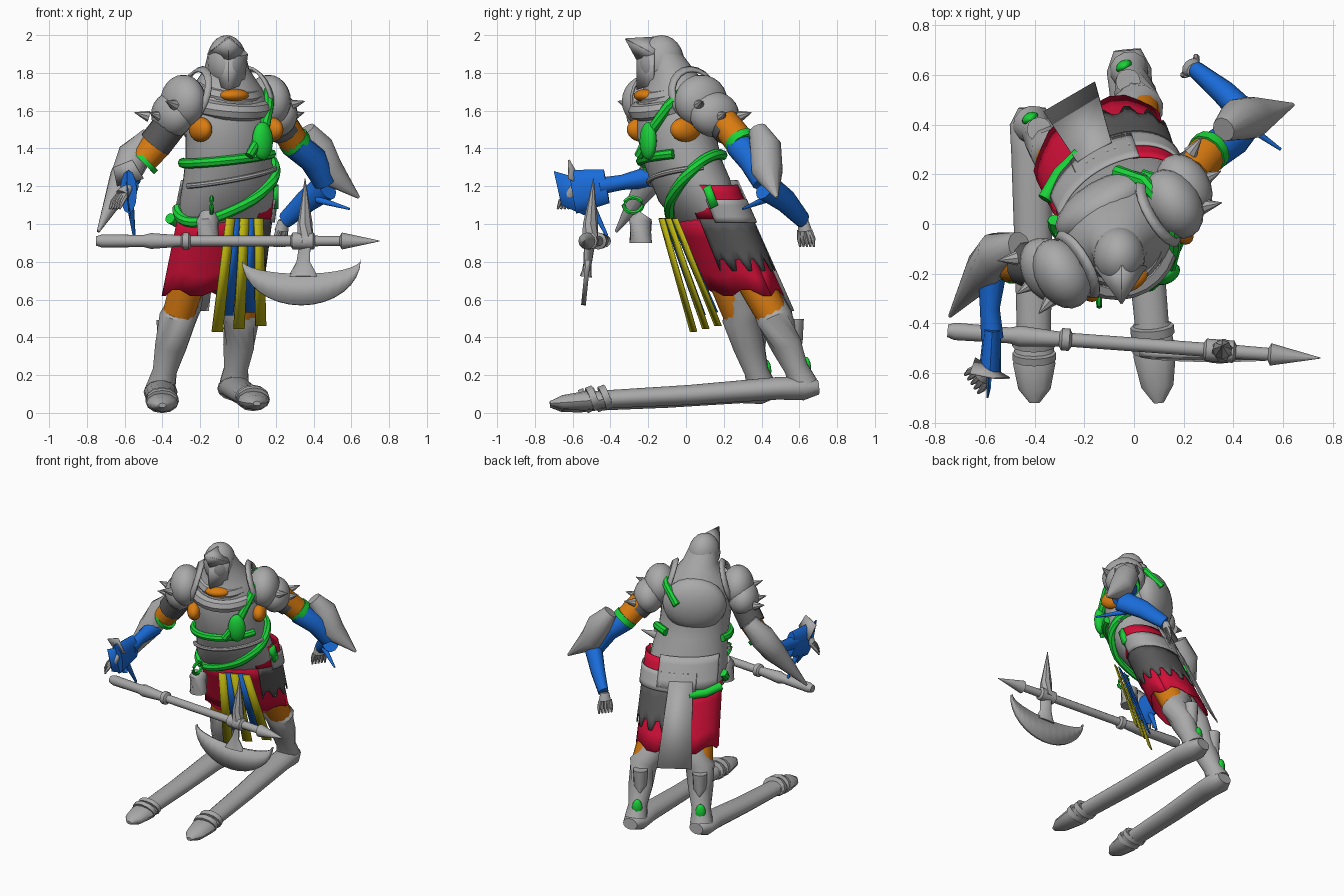
import bpy, bmesh
from math import sin, cos, radians, pi
from mathutils import Vector

old = bpy.data.objects.get("Cube")
if old:
    bpy.data.objects.remove(old, do_unlink=True)


def material(name, *rgb):
    mat = bpy.data.materials.new(name)
    mat.use_nodes = True
    mat.diffuse_color = (*rgb, 1)
    shader = next(n for n in mat.node_tree.nodes if n.type == 'BSDF_PRINCIPLED')
    shader.inputs["Base Color"].default_value = (*rgb, 1)
    return mat


grey = material("light grey", .4, .4, .4)
dark = material("dark grey", .1, .1, .1)
red = material("red", .65, .005, .04)
green = material("green", .01, .65, .04)
orange = material("orange", .7, .2, .005)
blue = material("blue", .01, .15, .7)
yellow = material("yellow", .52, .47, .005)

# Body is twisted: its own left and front directions
LEFT, FRONT, UP = Vector((.86, .5, 0)), Vector((.5, -.86, 0)), Vector((0, 0, 1))


def finish(name, bm, mat, thick=0, angle=40):
    bmesh.ops.recalc_face_normals(bm, faces=bm.faces)
    mesh = bpy.data.meshes.new(name)
    bm.to_mesh(mesh)
    bm.free()
    mesh.materials.append(mat)
    ob = bpy.data.objects.new(name, mesh)
    bpy.context.collection.objects.link(ob)
    bpy.ops.object.select_all(action='DESELECT')
    ob.select_set(True)
    bpy.context.view_layer.objects.active = ob
    bpy.ops.object.shade_smooth_by_angle(angle=radians(angle))
    if thick:
        solid = ob.modifiers.new("thickness", 'SOLIDIFY')
        solid.thickness, solid.offset = thick, 0


def loft(name, rings, mat, ring_closed=True, path_closed=False, thick=0):
    """Skin a list of equal point rings."""
    bm = bmesh.new()
    rows = [[bm.verts.new(p) for p in ring] for ring in rings]
    count = len(rows[0])
    pairs = list(zip(rows, rows[1:])) + ([(rows[-1], rows[0])] if path_closed else [])
    for low, high in pairs:
        for i in range(count if ring_closed else count - 1):
            j = (i + 1) % count
            bm.faces.new((low[i], low[j], high[j], high[i]))
    if ring_closed and not path_closed and not thick:
        bm.faces.new(rows[0])
        bm.faces.new(rows[-1])
    finish(name, bm, mat, thick)


def ellipse(center, u, v, sides):
    steps = [2 * pi * i / sides for i in range(sides)]
    return [center + u * cos(a) + v * sin(a) for a in steps]


def limb(name, mat, *points, squash=1, sides=12, closed=False):
    """Tube through points of x, y, z, radius."""
    pos = [Vector(p[:3]) for p in points]
    rings, last = [], len(pos) - 1
    for i, p in enumerate(points):
        after = pos[(i + 1) % len(pos)] if closed else pos[min(i + 1, last)]
        along = (after - pos[i - 1 if closed else max(i - 1, 0)]).normalized()
        side = along.cross(UP)
        side = side.normalized() if side.length > .05 else LEFT
        rings.append(ellipse(pos[i], side * p[3], side.cross(along) * p[3] * squash, sides))
    loft(name, rings, mat, path_closed=closed)


def ball(name, mat, center, size, twist=True):
    """Ellipsoid whose axes follow the twisted body."""
    bm = bmesh.new()
    bmesh.ops.create_uvsphere(bm, u_segments=20, v_segments=12, radius=1)
    a, b = (LEFT, FRONT) if twist else (Vector((1, 0, 0)), Vector((0, -1, 0)))
    for v in bm.verts:
        v.co = Vector(center) + a * v.co.x * size[0] + b * v.co.y * size[1] + UP * v.co.z * size[2]
    finish(name, bm, mat)


def plate(name, mat, *corners, thick=.008):
    bm = bmesh.new()
    bm.faces.new([bm.verts.new(c) for c in corners])
    finish(name, bm, mat, thick)


# Torso and hood: x, y, z, half width, half depth
TORSO = [(-.08, .12, 1.0, .25, .13), (-.06, .06, 1.12, .27, .18), (-.05, .02, 1.24, .255, .2),
         (-.05, -.02, 1.34, .24, .2), (-.05, -.05, 1.47, .24, .2), (-.06, -.05, 1.62, .25, .2),
         (-.06, -.05, 1.72, .19, .17), (-.06, -.08, 1.82, .12, .12), (-.06, -.12, 1.9, .1, .1)]
loft("torso", [ellipse(Vector(r[:3]), LEFT * r[3], FRONT * r[4], 24) for r in TORSO], grey)


def torso_point(angle, z, off):
    for a, b in zip(TORSO, TORSO[1:]):
        if z <= b[2]:
            break
    t = (z - a[2]) / (b[2] - a[2])
    x, y, z, w, d = [p + (q - p) * t for p, q in zip(a, b)]
    return Vector((x, y, z)) + LEFT * (w + off) * cos(angle) + FRONT * (d + off) * sin(angle)


def belt(name, mat, start, end, level, rise, peak, radius):
    points = []
    for i in range(25):
        angle = radians(start + (end - start) * i / 24)
        z = level + rise * cos(angle - radians(peak))
        points.append((*torso_point(angle, z, .012), radius))
    limb(name, mat, *points, sides=8)


belt("chest_belt", green, 45, 215, 1.35, .03, 0, .026)
belt("hip_belt", green, -45, 205, 1.19, .18, -30, .029)
belt("breastplate_edge", grey, 10, 170, 1.25, .05, 0, .014)
limb("shoulder_strap", green, (-.07, .21, 1.6, .028), (.04, .17, 1.7, .028), (.12, .07, 1.74, .028),
     (.16, -.02, 1.7, .028), (.16, -.1, 1.62, .028), (.14, -.18, 1.5, .028), (.06, -.25, 1.36, .025), sides=8)
ball("chest_pouch", green, (.13, -.2, 1.44), (.06, .04, .1))
plate("hip_tag", green, (.2, .09, 1.19), (.2, .13, 1.21), (.2, .17, 1.1), (.2, .13, 1.08), thick=.03)
limb("back_buckle", green, (-.36, .1, 1.03, .028), (-.3, .2, 1.0, .03), (-.22, .28, .99, .028))
limb("hip_flask", grey, (-.16, -.24, .9, .06), (-.16, -.24, 1.02, .06), (-.16, -.22, 1.05, .045))
limb("flask_ring", green, *[(-.14, -.28 + .05 * cos(a), 1.1 + .04 * sin(a), .012)
                           for a in [pi * i / 6 for i in range(12)]], sides=6, closed=True)

# Cowl, hood drape and throat
for i, (wide, drop) in enumerate(((.15, 0), (.2, .07))):
    ring = []
    for k in range(24):
        a = 2 * pi * k / 24
        p = Vector((-.06, -.07, 1.71 - drop)) + LEFT * wide * cos(a) + FRONT * (wide - .01) * sin(a)
        ring.append((p.x, p.y, p.z - .05 * abs(sin(a)), .045))
    limb("cowl_fold_%d" % i, grey, *ring, sides=8, closed=True)
ball("hood_drape", grey, (-.12, .07, 1.57), (.22, .11, .19))
ball("throat_cloth", orange, (-.02, -.21, 1.68), (.085, .06, .035))

# Helmet with pointed visor
ball("helmet", grey, (-.06, -.13, 1.86), (.105, .12, .14), twist=False)
peak, back, nose, chin = (-.05, -.32, 1.98), (-.05, -.15, 1.99), (-.05, -.26, 1.87), (-.05, -.26, 1.71)
brows, jaws = [(x, -.17, 1.9) for x in (-.16, .05)], [(x, -.17, 1.74) for x in (-.13, .03)]
for side, brow, jaw in zip(("right", "left"), brows, jaws):
    plate(side + "_visor_top", grey, peak, brow, back)
    plate(side + "_visor_brow", grey, peak, nose, brow)
    plate(side + "_visor_cheek", grey, nose, chin, jaw, brow)

# Pauldrons lie along each upper arm, with rims and spikes
for side, sign, c, arm, under in (("left", 1, (.16, .08, 1.65), (.06, .1, -.1), 22),
                                  ("right", -1, (-.29, -.2, 1.65), (-.08, .02, -.1), 155)):
    c, arm, out = Vector(c), Vector(arm), LEFT * sign
    ball(side + "_pauldron", grey, c, (.11, .15, .14))
    ball(side + "_pauldron_lower", grey, c + arm * .7, (.105, .14, .12))
    ball(side + "_armpit_cloth", orange, torso_point(radians(under), 1.5, 0), (.05, .09, .065))
    rim = c - out * .05 + UP * .03
    loft(side + "_pauldron_rim", [ellipse(rim + out * s, FRONT * r, (UP - out * .3) * r, 20)
                                  for s, r in ((0, .13), (-.03, .15))], grey, thick=.015)
    for n, (f, k) in enumerate(((.08, .2), (.02, .8), (-.1, .8))):
        root = c + FRONT * f + arm * k + out * .08
        tip = root + out * .07 + FRONT * f * .3 + UP * .02
        limb("%s_spike_%d" % (side, n), grey, (*root, .03), (*tip, .002), sides=8)

# Right arm
limb("right_upper_arm", dark, (-.34, -.18, 1.55, .09), (-.44, -.16, 1.42, .09))
limb("right_arm_cloth", orange, (-.43, -.16, 1.42, .08), (-.5, -.16, 1.34, .075))
limb("right_arm_strap", green, (-.48, -.16, 1.34, .08), (-.5, -.16, 1.32, .08))
limb("right_elbow_guard", grey, (-.46, -.09, 1.46, .06), (-.55, -.12, 1.36, .09),
     (-.6, -.18, 1.25, .08), (-.74, -.37, .96, .008))
limb("right_forearm", blue, (-.57, -.18, 1.25, .06), (-.58, -.34, 1.22, .04), (-.57, -.46, 1.2, .045))
limb("right_cuff", blue, (-.57, -.42, 1.2, .035), (-.58, -.6, 1.17, .045), squash=2.6)
plate("right_cuff_flap", blue, (-.59, -.42, 1.2), (-.59, -.7, 1.28), (-.58, -.66, 1.1), (-.57, -.5, 1.03))
limb("right_cuff_tail", blue, (-.57, -.5, 1.1, .02), (-.55, -.42, .94, .008))
plate("right_hand_guard", grey, (-.64, -.54, 1.2), (-.5, -.62, 1.24), (-.56, -.62, 1.34), (-.66, -.6, 1.3))

# Left arm
limb("left_upper_arm", dark, (.2, .17, 1.56, .085), (.25, .23, 1.49, .085))
limb("left_arm_cloth", orange, (.23, .2, 1.54, .08), (.3, .29, 1.43, .08))
limb("left_arm_strap", green, (.29, .28, 1.45, .085), (.31, .3, 1.42, .085))
limb("left_sleeve", blue, (.3, .28, 1.42, .075), (.4, .35, 1.34, .075), (.46, .41, 1.22, .06))
limb("left_elbow_guard", grey, (.36, .38, 1.5, .05), (.42, .42, 1.41, .085),
     (.48, .43, 1.28, .085), (.64, .48, 1.14, .008))
limb("left_forearm", blue, (.47, .42, 1.2, .06), (.36, .53, 1.12, .05), (.25, .62, 1.02, .035), squash=1.3)
limb("left_cuff_tail", blue, (.42, .42, 1.13, .02), (.59, .3, 1.08, .006))


def hand(side, wrist, reach, spread):
    wrist, reach, spread = Vector(wrist), Vector(reach), Vector(spread)
    palm = wrist + reach * .45
    limb(side + "_palm", grey, (*wrist, .03), (*palm, .042), squash=.8)
    for n in range(-2, 3):
        root = palm + spread * n * .02
        bend = root + reach * .35 + spread * n * .006
        limb("%s_finger_%d" % (side, n + 3), grey, (*root, .014), (*bend, .013),
             (*(bend + reach * .25 - UP * .015), .006), sides=6)


hand("right", (-.58, -.58, 1.2), (-.07, -.06, -.1), (.5, -.7, 0))
hand("left", (.24, .62, 1.02), (-.02, .02, -.12), (.5, .7, 0))

# Skirt layers
HIP_TOP, HIP_LOW = Vector((-.06, .1, 1.13)), Vector((-.145, .31, .62))


def skirt(name, mat, start, end, top, low, off, jag):
    rows = []
    for r in range(5):
        row = []
        for i in range(25):
            a = radians(start + (end - start) * i / 24)
            t = top + (low - top - jag * (i // 2 % 2)) * r / 4
            row.append(HIP_TOP.lerp(HIP_LOW, t) + LEFT * (.26 + .02 * t + off) * cos(a)
                       + FRONT * (.16 + .015 * t + off) * sin(a))
        rows.append(row)
    loft(name, rows, mat, ring_closed=False, thick=.008)


skirt("red_skirt", red, 0, 360, .2, 1, 0, .06)
skirt("hip_cloth", red, -60, 65, -.15, .2, .015, 0)
skirt("hip_panel", dark, -75, 62, .2, .74, .015, .12)
skirt("waist_band", grey, -110, 40, 0, .24, .03, 0)
skirt("waist_band_back", grey, 215, 305, -.2, .2, .03, 0)
top, low = Vector((-.16, .29, 1.08)), Vector((-.26, .51, .54))
plate("back_panel", grey, top - LEFT * .08, top + LEFT * .08, low + LEFT * .12, low - LEFT * .12)

# Front cloth strips fan out downwards
for n in range(5):
    t = n / 4
    a, b = Vector((-.04 + .15 * t, -.13 + .07 * t, 1.03)), Vector((-.11 + .23 * t, .04 + .13 * t, .43 + .03 * t))
    a, b = (a, b) if n % 2 == 0 else (a - FRONT * .012, b - FRONT * .012 + UP * .08)
    half = LEFT * (.033 if n % 2 == 0 else .038)
    plate("front_strip_%d" % n, yellow if n % 2 == 0 else blue, a - half * .8, a + half * .8, b + half, b - half)

# Legs and long boots: hip, knee, ankle, toe
for side, sign, hip, knee, ankle, toe in (
        ("left", 1, (0, .22, .95), (.02, .47, .5), (-.02, .62, .15), (.1, -.72, .05)),
        ("right", -1, (-.19, .12, .95), (-.32, .29, .5), (-.41, .4, .13), (-.4, -.72, .04))):
    hip, knee, ankle, toe = map(Vector, (hip, knee, ankle, toe))
    limb(side + "_thigh", orange, (*hip, .1), (*hip.lerp(knee, .8), .09), (*knee, .085))
    inner = LEFT * -.035 * sign - FRONT * .03
    limb(side + "_greave", grey, (*(hip.lerp(knee, .5) + inner), .08), (*(hip.lerp(knee, .85) + inner), .092),
         (*knee, .1), (*knee.lerp(ankle, .4), .085), (*knee.lerp(ankle, .75), .065), (*ankle, .08))
    fin = knee.lerp(ankle, .35) - FRONT * .06
    limb(side + "_greave_fin", grey, (*(fin + UP * .12), .05), (*fin, .045), (*(fin - FRONT * .04 - UP * .04), .004))
    ball(side + "_heel_tag", green, knee.lerp(ankle, .75) - FRONT * .06, (.035, .025, .06))
    path = [(*(ankle.lerp(toe, t) + UP * lift), r) for t, r, lift in
            ((-.06, .055, -.02), (0, .09, -.02), (.1, .085, -.01), (.45, .075, -.01), (.78, .068, 0))]
    limb(side + "_boot", grey, *path, squash=.72, sides=14)
    limb(side + "_foot", grey, *[(*ankle.lerp(toe, t), r) for t, r in
                                 ((.76, .075), (.86, .085), (.95, .065), (1, .02))], squash=.6)
    for t in (.77, .82):
        limb("%s_boot_strap_%d" % (side, t * 100), grey, (*(ankle.lerp(toe, t) + UP * .015), .088),
             (*(ankle.lerp(toe, t + .025) + UP * .005), .088), squash=.75)


# Great axe
def shaft(x, radius):
    return (x, -.43 - .073 * (x + .75), .91, radius)


limb("axe_shaft", grey, *[shaft(x, r) for x, r in (
    (-.75, .025), (-.72, .035), (-.5, .032), (-.46, .042), (-.3, .03), (-.29, .045), (-.26, .045), (-.25, .028),
    (.28, .028), (.29, .045), (.4, .045), (.41, .028), (.54, .026), (.55, .045), (.75, .002))])
edge = [(.335 - .315 * cos(pi * i / 16), .81 - .24 * sin(pi * i / 16)) for i in range(17)]
# Crescent as strips between the cutting edge and the hollow back edge
hollow = [(x, max(z, .81 - .075 * sin(pi * i / 16))) for i, (x, z) in enumerate(edge)]
loft("axe_blade", [[(x, -.51 - .1 * (.9 - z), z) for x, z in row] for row in (edge, hollow)],
     grey, ring_closed=False, thick=.025)
limb("axe_neck", grey, (.345, -.53, .72, .08), (.345, -.52, .8, .04), (.355, -.51, .9, .04), squash=.4)
limb("axe_spike", grey, (.355, -.51, .9, .05), (.355, -.505, 1.0, .04), (.355, -.49, 1.24, .002), sides=8)
